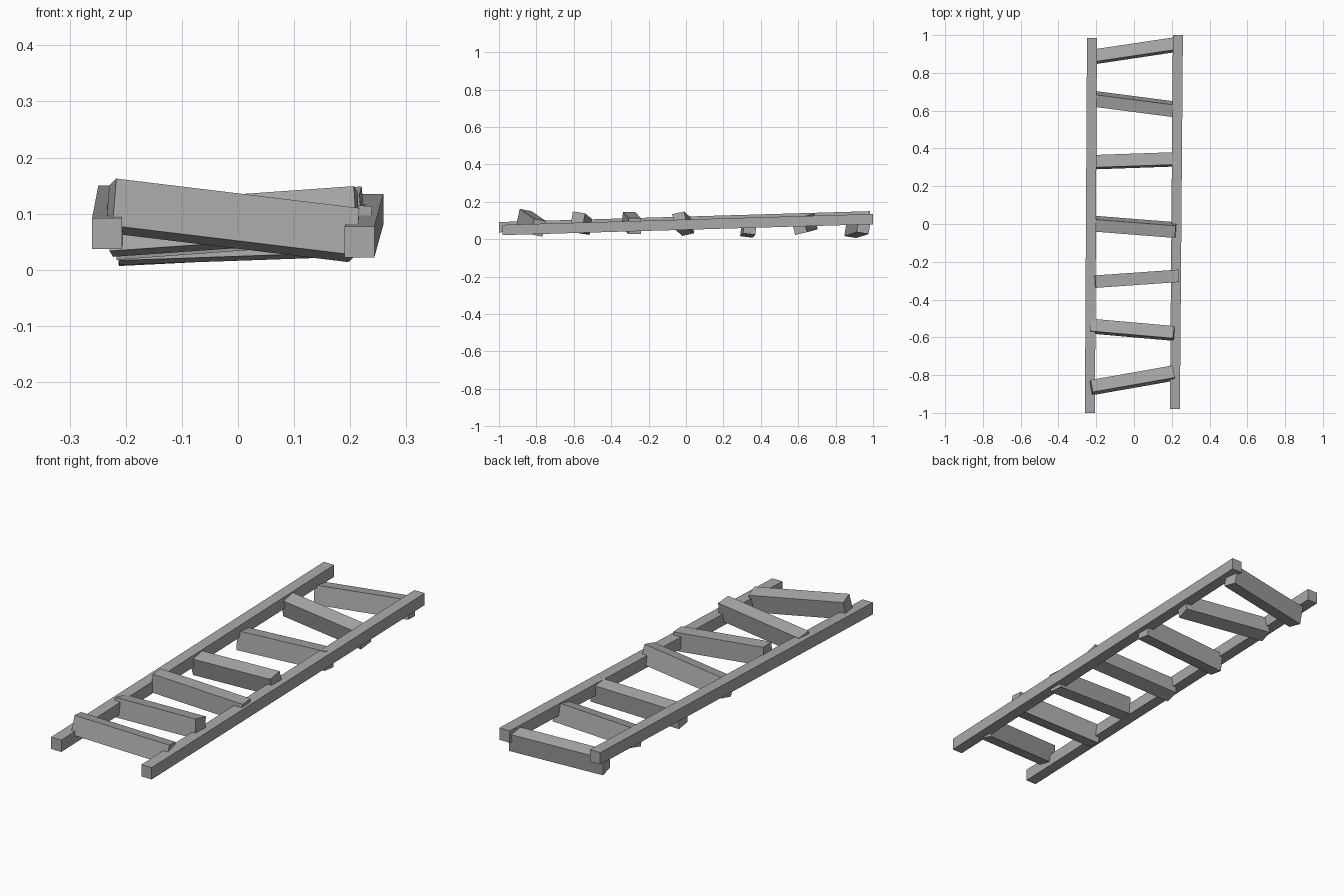
import bpy
from math import radians
from mathutils import Matrix, Vector

if "Cube" in bpy.data.objects:
    bpy.data.objects.remove(bpy.data.objects["Cube"])

# Mid-grey finish shared by all parts
grey = bpy.data.materials.new("grey")
grey.diffuse_color = (0.4, 0.4, 0.4, 1)
grey.use_nodes = True
grey.node_tree.nodes["Principled BSDF"].inputs["Base Color"].default_value = grey.diffuse_color


def box(name, size, matrix):
    """Flat-shaded box of the given size placed by a matrix."""
    bpy.ops.mesh.primitive_cube_add(size=1)
    ob = bpy.context.object
    ob.name = name
    ob.data.transform(matrix @ Matrix.Diagonal((*size, 1)))
    ob.data.materials.append(grey)
    return ob


def rail(name, front, back, width=0.053, height=0.055):
    """Square beam sheared between two end centres, ends kept upright."""
    a, b = Vector(front), Vector(back)
    d = b - a
    m = Matrix.Translation((a + b) / 2)
    m[0][1], m[1][1], m[2][1] = d.x, d.y, d.z
    return box(name, (width, 1, height), m)


# Side rails, rising gently to the back
rail("left_rail", (-0.2335, -1.0, 0.0645), (-0.2225, 0.985, 0.1225))
rail("right_rail", (0.2165, -0.98, 0.0495), (0.2325, 1.0, 0.1075))

# Crooked rungs: x, y, z, yaw, rise to the right, pitch
rungs = [
    (-0.01, -0.828, 0.088, 10.0, -6.8, -11),
    (-0.008, -0.56, 0.086, -5.0, 4.0, -9),
    (0.013, -0.29, 0.087, 4.0, -4.4, 0),
    (0.002, -0.015, 0.083, -4.5, 4.2, 13),
    (0.008, 0.335, 0.063, 2.0, 2.0, -7),
    (0.008, 0.634, 0.080, -7.4, -2.0, 13),
    (0.008, 0.918, 0.065, 8.5, 2.8, -9),
]
for i, (x, y, z, yaw, rise, pitch) in enumerate(rungs):
    m = (Matrix.Translation((x, y, z))
         @ Matrix.Rotation(radians(yaw), 4, 'Z')
         @ Matrix.Rotation(radians(-rise), 4, 'Y')
         @ Matrix.Rotation(radians(pitch), 4, 'X'))
    box(f"rung_{i + 1}", (0.443, 0.066, 0.086), m)
